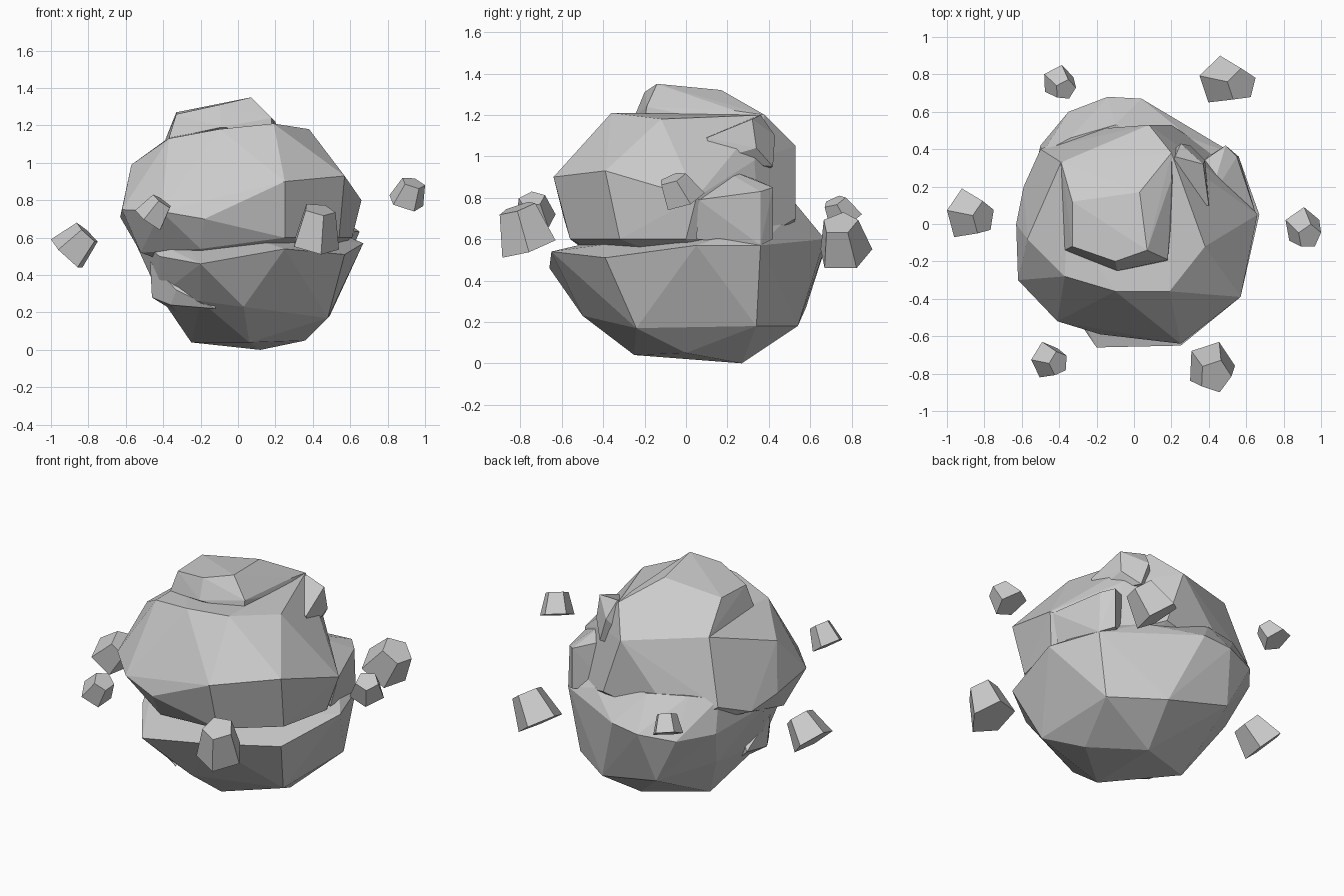
import bpy, bmesh
from math import cos, sin, tau
from mathutils import Vector, Euler


def hull(name, pts):
    """Faceted rock mass wrapped around a few corner points."""
    bm = bmesh.new()
    for p in pts:
        bm.verts.new(p)
    res = bmesh.ops.convex_hull(bm, input=bm.verts)
    junk = {g for g in res["geom_interior"] + res["geom_unused"]
            if isinstance(g, bmesh.types.BMVert) and g.is_valid}
    bmesh.ops.delete(bm, geom=list(junk), context='VERTS')
    bmesh.ops.dissolve_limit(bm, angle_limit=0.03, verts=bm.verts, edges=bm.edges)
    bmesh.ops.recalc_face_normals(bm, faces=bm.faces)
    me = bpy.data.meshes.new(name)
    bm.to_mesh(me)
    bm.free()
    ob = bpy.data.objects.new(name, me)
    bpy.context.collection.objects.link(ob)
    return ob


# upper mass, undercut at the front
upper = hull("asteroid_body", [
    (0.25, -0.64, 0.90), (0.57, -0.39, 0.93), (-0.18, -0.59, 0.70),
    (-0.41, -0.52, 0.74), (-0.62, -0.30, 0.75), (-0.63, 0.0, 0.71),
    (-0.57, -0.08, 0.99), (-0.59, 0.2, 0.66), (-0.50, 0.40, 0.74),
    (-0.39, 0.33, 1.12), (0.08, 0.53, 1.05), (0.20, 0.38, 1.20),
    (0.38, -0.12, 1.18), (0.19, -0.36, 1.21), (-0.10, -0.36, 1.18),
    (-0.37, -0.28, 1.13), (0.66, 0.05, 0.80), (0.61, 0.0, 0.60),
    (-0.2, -0.48, 0.54), (0.25, -0.56, 0.60), (0.54, -0.32, 0.60),
    (-0.52, -0.22, 0.52), (-0.3, 0.5, 0.6), (0.2, 0.53, 0.7),
    (0.36, 0.33, 0.98), (0.45, 0.36, 0.6), (-0.36, 0.0, 1.14),
    (-0.2, -0.2, 0.4), (0.3, 0.2, 0.4)])

# lower mass, with a lip at the front and a ledge at the back
lower = hull("lower_mass", [
    (0.25, -0.65, 0.54), (0.57, -0.39, 0.51), (0.67, 0.05, 0.57),
    (0.56, 0.36, 0.57), (0.04, 0.67, 0.60), (-0.14, 0.68, 0.58),
    (-0.35, 0.60, 0.56), (-0.50, 0.42, 0.58), (-0.20, -0.66, 0.46),
    (-0.42, -0.34, 0.50), (-0.42, -0.15, 0.29), (-0.2, -0.43, 0.26),
    (0.03, -0.50, 0.23), (0.48, -0.24, 0.17), (0.49, 0.34, 0.18),
    (0.36, 0.0, 0.05), (0.12, 0.27, 0.0), (0.06, -0.25, 0.04),
    (-0.25, 0.12, 0.04), (0.2, 0.54, 0.18), (-0.2, 0.58, 0.27),
    (-0.42, 0.3, 0.34), (0.3, 0.46, 0.67), (-0.1, 0.53, 0.77),
    (-0.34, 0.46, 0.79), (-0.49, 0.38, 0.78), (0.4, -0.2, 0.6),
    (0.46, 0.33, 0.66), (-0.58, 0.06, 0.64)])

# raised plate on top, sloping away to the back
plate = hull("top_plate", [
    (-0.33, 0.12, 1.27), (0.03, 0.17, 1.32), (0.07, -0.14, 1.35),
    (-0.10, -0.20, 1.31), (-0.33, -0.12, 1.26), (-0.37, -0.14, 1.13),
    (-0.09, -0.25, 1.19), (0.18, -0.19, 1.24), (0.18, -0.2, 1.17),
    (0.2, 0.24, 1.22), (0.22, 0.24, 1.15), (0.2, 0.38, 1.20),
    (0.08, 0.53, 1.05), (-0.39, 0.33, 1.12), (0, 0, 1.0)])

# lump at the back right and the shoulder flaring out under it
lump = hull("side_lump", [
    (0.40, 0.10, 1.09), (0.37, 0.32, 1.18), (0.38, 0.34, 1.04),
    (0.40, 0.13, 0.98), (0.25, 0.43, 1.10), (0.3, 0.42, 0.95),
    (0.1, 0.1, 1.1), (0.1, 0.3, 0.9), (0.22, 0.36, 1.2)])
shoulder = hull("side_shoulder", [
    (0.55, 0.36, 0.83), (0.49, 0.42, 0.85), (0.65, 0.06, 0.79),
    (0.40, 0.12, 0.97), (0.36, 0.33, 0.89), (0.56, 0.36, 0.57),
    (0.60, 0.05, 0.60), (0.3, 0.3, 0.6), (0.49, 0.42, 0.6)])

# stepped ridge at the lower left
ridge = hull("left_ridge", [
    (-0.46, -0.14, 0.28), (-0.47, -0.16, 0.47), (-0.46, 0.06, 0.32),
    (-0.33, -0.04, 0.20), (-0.2, -0.2, 0.3), (-0.33, -0.36, 0.32),
    (-0.36, -0.3, 0.24), (-0.12, -0.44, 0.22), (-0.2, -0.2, 0.5)])

# fuse the masses into one rock
parts = (lower, plate, lump, shoulder, ridge)
for part in parts:
    mod = upper.modifiers.new("fuse", 'BOOLEAN')
    mod.operation = 'UNION'
    mod.solver = 'EXACT'
    mod.object = part
bpy.context.view_layer.update()
dg = bpy.context.evaluated_depsgraph_get()
fused = bpy.data.meshes.new_from_object(upper.evaluated_get(dg))
upper.modifiers.clear()
upper.data = fused
for part in parts:
    bpy.data.objects.remove(part)


def fragment(i, lo, hi, rot):
    """Small five-sided block, tilted and fitted to a box."""
    shape = [(r * cos(tau * k / 5), r * sin(tau * k / 5), z)
             for r, z in ((1.05, -0.6), (0.7, 0.8)) for k in range(5)]
    pts = [Euler(rot).to_matrix() @ Vector(p) for p in shape]
    a = [min(p[k] for p in pts) for k in range(3)]
    b = [max(p[k] for p in pts) for k in range(3)]
    hull(f"floating_fragment_{i}", [
        [lo[k] + (p[k] - a[k]) / (b[k] - a[k]) * (hi[k] - lo[k]) for k in range(3)]
        for p in pts])


# six loose fragments around the waist
boxes = [
    ((-1.0, -0.07, 0.44), (-0.75, 0.19, 0.68), (0.5, 0.6, 0.6)),
    ((0.81, -0.12, 0.74), (1.0, 0.09, 0.92), (0.5, 0.2, 0.3)),
    ((0.30, -0.90, 0.51), (0.54, -0.63, 0.78), (0.3, 0.15, 0.0)),
    ((-0.55, -0.82, 0.64), (-0.36, -0.63, 0.83), (0.5, 0.4, 0.7)),
    ((0.35, 0.65, 0.46), (0.65, 0.90, 0.73), (0.4, 0.5, 0.5)),
    ((-0.48, 0.67, 0.65), (-0.31, 0.85, 0.81), (0.5, 0.3, 0.2))]
for i, (lo, hi, rot) in enumerate(boxes):
    fragment(i + 1, lo, hi, rot)
